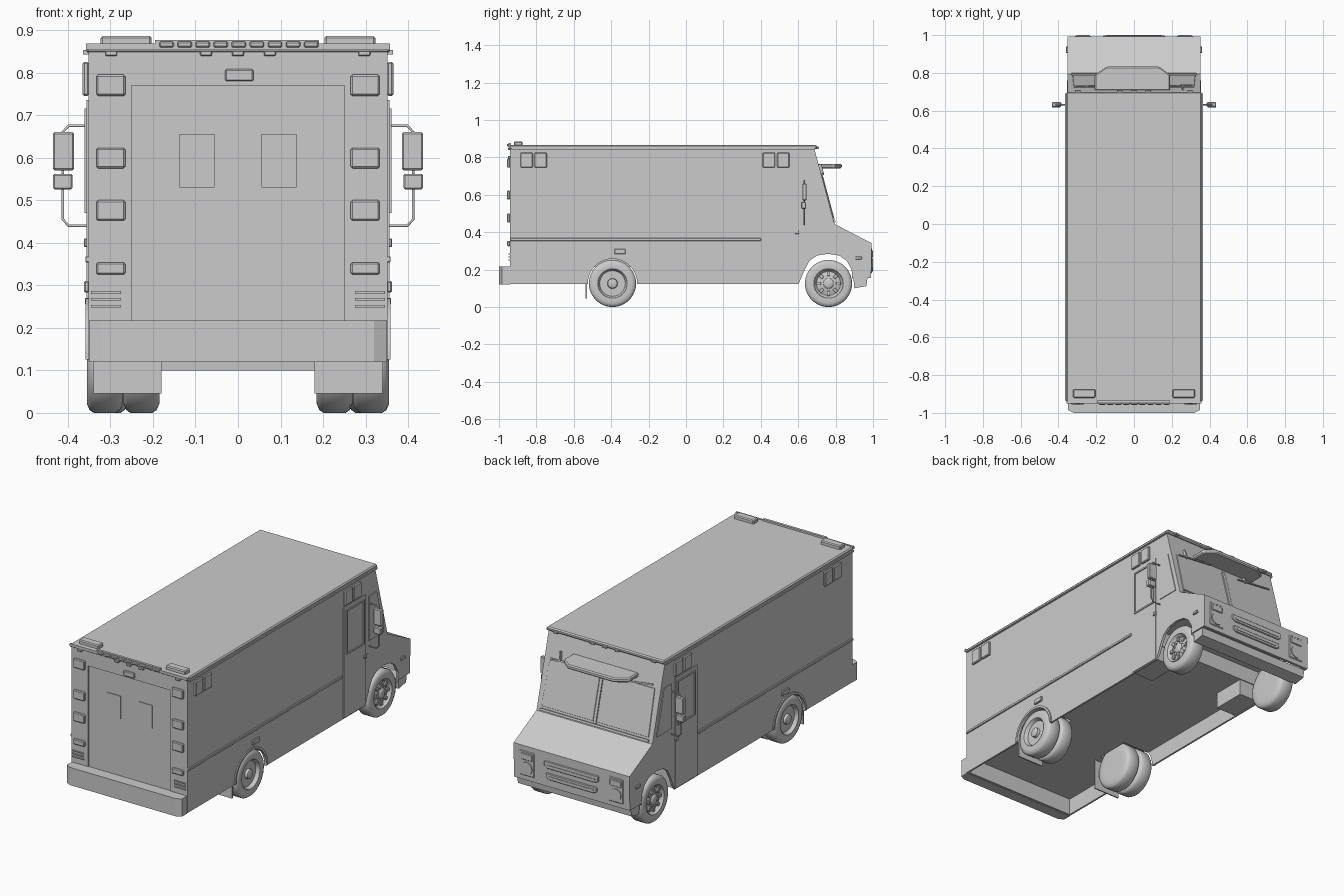
import bpy, bmesh, math
from math import sin, cos, pi
from mathutils import Matrix

if "Cube" in bpy.data.objects:
    bpy.data.objects.remove(bpy.data.objects["Cube"])

SIDES = ((1, "right"), (-1, "left"))


def finish(name, bm, smooth=False, mat=None):
    if mat:
        bm.transform(mat)
    bmesh.ops.recalc_face_normals(bm, faces=bm.faces[:])
    me = bpy.data.meshes.new(name)
    bm.to_mesh(me)
    bm.free()
    ob = bpy.data.objects.new(name, me)
    bpy.context.collection.objects.link(ob)
    if smooth:
        bpy.ops.object.select_all(action='DESELECT')
        ob.select_set(True)
        bpy.context.view_layer.objects.active = ob
        bpy.ops.object.shade_smooth_by_angle(angle=math.radians(35))
    return ob


def prism(name, pts, a, b, axis='x', mat=None, bevel=0):
    """Extrude a (y,z) outline along x, an (x,y) one along z, or an (x,z) one along y."""
    place = {'x': lambda p, t: (t, p[0], p[1]), 'z': lambda p, t: (p[0], p[1], t),
             'y': lambda p, t: (p[0], t, p[1])}[axis]
    bm = bmesh.new()
    lo = [bm.verts.new(place(p, a)) for p in pts]
    hi = [bm.verts.new(place(p, b)) for p in pts]
    bm.faces.new(lo)
    bm.faces.new(hi[::-1])
    for i in range(len(pts)):
        j = (i + 1) % len(pts)
        bm.faces.new((lo[i], lo[j], hi[j], hi[i]))
    if bevel:
        bmesh.ops.bevel(bm, geom=bm.edges[:], offset=bevel, segments=1, affect='EDGES')
    return finish(name, bm, mat=mat)


def box(name, x0, x1, y0, y1, z0, z1, bevel=0, mat=None):
    x0, x1 = sorted((x0, x1))
    return prism(name, [(y0, z0), (y1, z0), (y1, z1), (y0, z1)], x0, x1, mat=mat, bevel=bevel)


def ring(name, x0, x1, y0, y1, z0, z1, w):
    """Rectangular side frame made of four bars."""
    for part, r in (("top", (y0, y1, z1 - w, z1)), ("bottom", (y0, y1, z0, z0 + w)),
                    ("rear", (y0, y0 + w, z0 + w, z1 - w)), ("front", (y1 - w, y1, z0 + w, z1 - w))):
        box(name + "_" + part, x0, x1, *r)


def lathe(name, prof, s, cx, cy, cz, n=40):
    """Revolve (x, radius) points around the x axis."""
    bm = bmesh.new()
    rows = [[bm.verts.new((cx + s * x, cy + r * cos(2 * pi * k / n), cz + r * sin(2 * pi * k / n)))
             for k in range(n)] for x, r in prof]
    for a, b in zip(rows, rows[1:]):
        for k in range(n):
            bm.faces.new((a[k], a[(k + 1) % n], b[(k + 1) % n], b[k]))
    bm.faces.new(rows[0])
    bm.faces.new(rows[-1])
    return finish(name, bm, True)


def cut(ob, cutter):
    m = ob.modifiers.new("cut", 'BOOLEAN')
    m.operation, m.solver, m.object = 'DIFFERENCE', 'EXACT', cutter
    bpy.context.view_layer.objects.active = ob
    bpy.ops.object.modifier_apply(modifier=m.name)
    bpy.data.objects.remove(cutter)


def arc(cy, cz, r, n=24):
    return [(cy + r * cos(pi * k / n), cz + r * sin(pi * k / n)) for k in range(n + 1)]


RY, FY, WZ, HW = -0.393, 0.762, 0.126, 0.352

# Body shell
body = prism("body", [(-0.942, 0.123), (0.88, 0.123), (0.89, 0.155), (0.99, 0.155), (0.992, 0.342),
                      (0.794, 0.444), (0.688, 0.84), (0.688, 0.855), (-0.942, 0.855)], -HW, HW)
cut(body, box("cut_floor", -0.342, 0.342, -0.93, 0.61, 0, 0.215))
cut(body, box("cut_engine_bay", -0.338, 0.338, 0.605, 0.975, 0, 0.3))
cut(body, prism("cut_front_arch", [(0.58, 0.05), (0.602, 0.123), (0.635, 0.2), (0.66, 0.247), (0.70, 0.275),
                                   (0.76, 0.285), (0.82, 0.275), (0.86, 0.247), (0.886, 0.2),
                                   (0.8885, 0.05)], -0.5, 0.5))
for s, side in SIDES:
    a, b = sorted((s * 0.18, s * 0.5))
    cut(body, prism("cut_rear_arch", [(RY - 0.132, 0)] + arc(RY, WZ, 0.132)[::-1] + [(RY + 0.132, 0)], a, b))
cut(body, box("cut_rear_door", -0.25, 0.25, -1.1, -0.936, 0.216, 0.77))

# Roof cap with gutters
box("roof", -0.357, 0.357, -0.945, 0.70, 0.845, 0.866, 0.006)
for s, side in SIDES:
    box("roof_gutter_" + side, s * 0.35, s * 0.364, -0.935, 0.69, 0.843, 0.853)
box("rear_roof_lip", -0.357, 0.357, -0.95, -0.94, 0.853, 0.868)

# Bumpers
prism("rear_bumper", [(-0.35, -0.94), (-0.35, -0.985), (-0.32, -1.0), (0.32, -1.0), (0.35, -0.985),
                      (0.35, -0.94)], 0.12, 0.217, 'z')
prism("front_bumper", [(0.9, 0.1), (0.965, 0.112), (0.97, 0.155), (0.895, 0.155)], -0.345, 0.345)

# Rear lights and door windows
for s, side in SIDES:
    for i, (z0, z1) in enumerate(((0.745, 0.795), (0.575, 0.623), (0.452, 0.5), (0.325, 0.354))):
        box(f"tail_lamp_{side}_{i}", s * 0.265, s * 0.333, -0.956, -0.94, z0, z1, 0.004)
    for i in range(3):
        box(f"rear_louvre_{side}_{i}", s * 0.275, s * 0.345, -0.948, -0.94, 0.248 + i * 0.016, 0.254 + i * 0.016)
    box("rear_door_window_" + side, s * 0.055, s * 0.137, -0.94, -0.93, 0.53, 0.655)
    box("rear_roof_lamp_" + side, s * 0.203, s * 0.323, -0.92, -0.875, 0.86, 0.886, 0.005)
box("rear_centre_lamp", -0.03, 0.036, -0.952, -0.94, 0.78, 0.808, 0.003)
box("rear_light_bar", -0.195, 0.19, -0.948, -0.935, 0.855, 0.876)
for i in range(9):
    x = -0.168 + i * 0.0425
    box(f"light_bar_lamp_{i}", x - 0.017, x + 0.017, -0.957, -0.946, 0.859, 0.873, 0.003)
for i, x in enumerate((-0.298, -0.075, 0, 0.075, 0.297)):
    box(f"rear_marker_{i}", x - 0.014, x + 0.014, -0.952, -0.94, 0.839, 0.851, 0.002)
    box(f"front_marker_{i}", x - 0.014, x + 0.014, 0.685, 0.71, 0.846, 0.858, 0.002)

# Sides: doors, windows, rails, lamps, mirrors
for s, side in SIDES:
    X = lambda d: s * (HW + d)
    box("belt_rail_" + side, X(-0.002), X(0.007), -0.94, 0.40, 0.354, 0.368, 0.002)
    box("door_" + side, X(-0.002), X(0.004), 0.41, 0.60, 0.128, 0.735)
    ring("door_window_frame_" + side, X(0), X(0.009), 0.43, 0.585, 0.47, 0.715, 0.008)
    box("door_handle_" + side, X(0), X(0.01), 0.582, 0.605, 0.39, 0.41, 0.002)
    a, b = sorted((X(-0.002), X(0.004)))
    prism("quarter_window_" + side, [(0.63, 0.47), (0.76, 0.47), (0.698, 0.715), (0.63, 0.715)], a, b)
    shift = 0 if s > 0 else 0.055
    for i, y in enumerate((-0.885, -0.81, 0.41, 0.487)):
        box(f"side_lamp_{side}_{i}", X(-0.002), X(0.013), y + shift, y + shift + 0.066, 0.745, 0.825, 0.004)
    box("wheel_marker_lamp_" + side, X(-0.002), X(0.01), RY + 0.01, RY + 0.07, 0.283, 0.31, 0.003)
    box("nose_marker_lamp_" + side, X(-0.002), X(0.008), 0.905, 0.94, 0.255, 0.27, 0.002)
    a, b = sorted((X(-0.004), X(0.006)))
    prism("rear_arch_lip_" + side, arc(RY, WZ, 0.144) + arc(RY, WZ, 0.132)[::-1], a, b)
    box("cab_step_" + side, s * 0.22, s * 0.346, 0.41, 0.6, 0.127, 0.22)
    box("mud_flap_" + side, s * 0.18, s * 0.34, -0.537, -0.53, 0.045, 0.22)
    # Mirror
    cu = bpy.data.curves.new("mirror_arm_" + side, 'CURVE')
    cu.dimensions, cu.bevel_depth, cu.bevel_resolution = '3D', 0.0035, 1
    pts = [(0.35, 0.675), (0.398, 0.675), (0.412, 0.66), (0.412, 0.455), (0.398, 0.44), (0.35, 0.44)]
    sp = cu.splines.new('POLY')
    sp.points.add(len(pts) - 1)
    for p, (x, z) in zip(sp.points, pts):
        p.co = (s * x, 0.632, z, 1)
    bpy.context.collection.objects.link(bpy.data.objects.new("mirror_arm_" + side, cu))
    box("mirror_" + side, s * 0.385, s * 0.435, 0.622, 0.645, 0.57, 0.66, 0.004)
    box("mirror_small_" + side, s * 0.389, s * 0.435, 0.616, 0.642, 0.525, 0.562, 0.004)

# Windscreen, wipers (built upright, leaned onto the slope)
lean = Matrix.Translation((0, 0.794, 0.444)) @ Matrix.Rotation(math.atan2(0.106, 0.396), 4, 'X')
for s, side in SIDES:
    pane = [(s * 0.012, 0.03), (s * 0.325, 0.03), (s * 0.318, 0.28), (s * 0.012, 0.28)]
    prism("windscreen_" + side, pane, -0.003, 0.004, 'y', lean, 0.001)
    tilt = lean @ Matrix.Translation((s * 0.2, 0.012, 0.285)) @ Matrix.Rotation(0.12, 4, 'Y')
    box("wiper_" + side, -0.11, 0.11, -0.003, 0.003, -0.004, 0.004, mat=tilt)
    box("wiper_arm_" + side, 0.05, 0.058, -0.012, 0.003, -0.004, 0.05, mat=tilt)
box("windscreen_divider", -0.008, 0.008, -0.003, 0.007, 0.02, 0.29, mat=lean)
box("cowl_strip", -0.33, 0.33, -0.003, 0.008, 0.006, 0.018, mat=lean)

# Sun visor over the windscreen
prism("visor", [(-0.208, 0.705), (0.19, 0.705), (0.19, 0.79), (0.135, 0.833), (-0.145, 0.833), (-0.208, 0.79)],
      0.742, 0.766, 'z', bevel=0.006)

# Nose: grille and headlamps
for i, (z0, z1) in enumerate(((0.255, 0.295), (0.195, 0.23))):
    w = 0.165 - 0.01 * i
    prism(f"grille_slot_{i}", [(-w, z1), (-w, z0 + 0.01), (-w + 0.02, z0), (w - 0.02, z0), (w, z0 + 0.01), (w, z1)],
          0.985, 0.997, 'y', bevel=0.003)
    box(f"grille_bar_{i}", -w + 0.02, w - 0.02, 0.99, 1.0, z0 + 0.013, z0 + 0.021)
for s, side in SIDES:
    box("headlamp_bezel_" + side, s * 0.225, s * 0.315, 0.98, 0.995, 0.18, 0.315, 0.004)
    box("turn_lamp_" + side, s * 0.235, s * 0.305, 0.985, 1.0, 0.268, 0.303, 0.003)
    prism("headlamp_" + side, [(s * 0.27 + 0.034 * cos(k * pi / 12), 0.223 + 0.034 * sin(k * pi / 12))
                               for k in range(24)], 0.985, 1.0, 'y')


# Wheels: single at the front, dual at the rear
def wheel(name, s, cx, cy, w, dish):
    h = w / 2
    lathe(name + "_tyre", [(-h, 0.075), (-h, 0.105), (-h + 0.006, 0.119), (-h + 0.016, 0.126), (h - 0.016, 0.126),
                           (h - 0.006, 0.119), (h, 0.105), (h - 0.002, 0.079), (h - 0.02, 0.075)],
          s, s * cx, cy, WZ)
    lathe(name + "_rim", [(-h + 0.01, 0.074), (h - 0.006, 0.082), (h - 0.001, 0.078), (h - 0.012, 0.071),
                          (h - dish, 0.064), (h - dish + 0.008, 0.04), (h - dish + 0.01, 0.028),
                          (h - 0.006, 0.025), (h - 0.002, 0.018)], s, s * cx, cy, WZ)
    for k in range(8):
        t = Matrix.Translation((s * (cx + h - dish + 0.008), cy, WZ)) @ Matrix.Rotation(k * pi / 4, 4, 'X')
        box(f"{name}_spoke_{k}", -0.005, 0.005, -0.009, 0.009, 0.04, 0.066, 0.002, t)
        t = t @ Matrix.Rotation(pi / 8, 4, 'X')
        box(f"{name}_lug_{k}", -0.006, 0.006, -0.003, 0.003, 0.031, 0.037, mat=t)


for s, side in SIDES:
    wheel("front_wheel_" + side, s, 0.304, FY, 0.088, 0.02)
    wheel("rear_outer_wheel_" + side, s, 0.313, RY, 0.084, 0.034)
    wheel("rear_inner_wheel_" + side, s, 0.227, RY, 0.084, 0.034)
